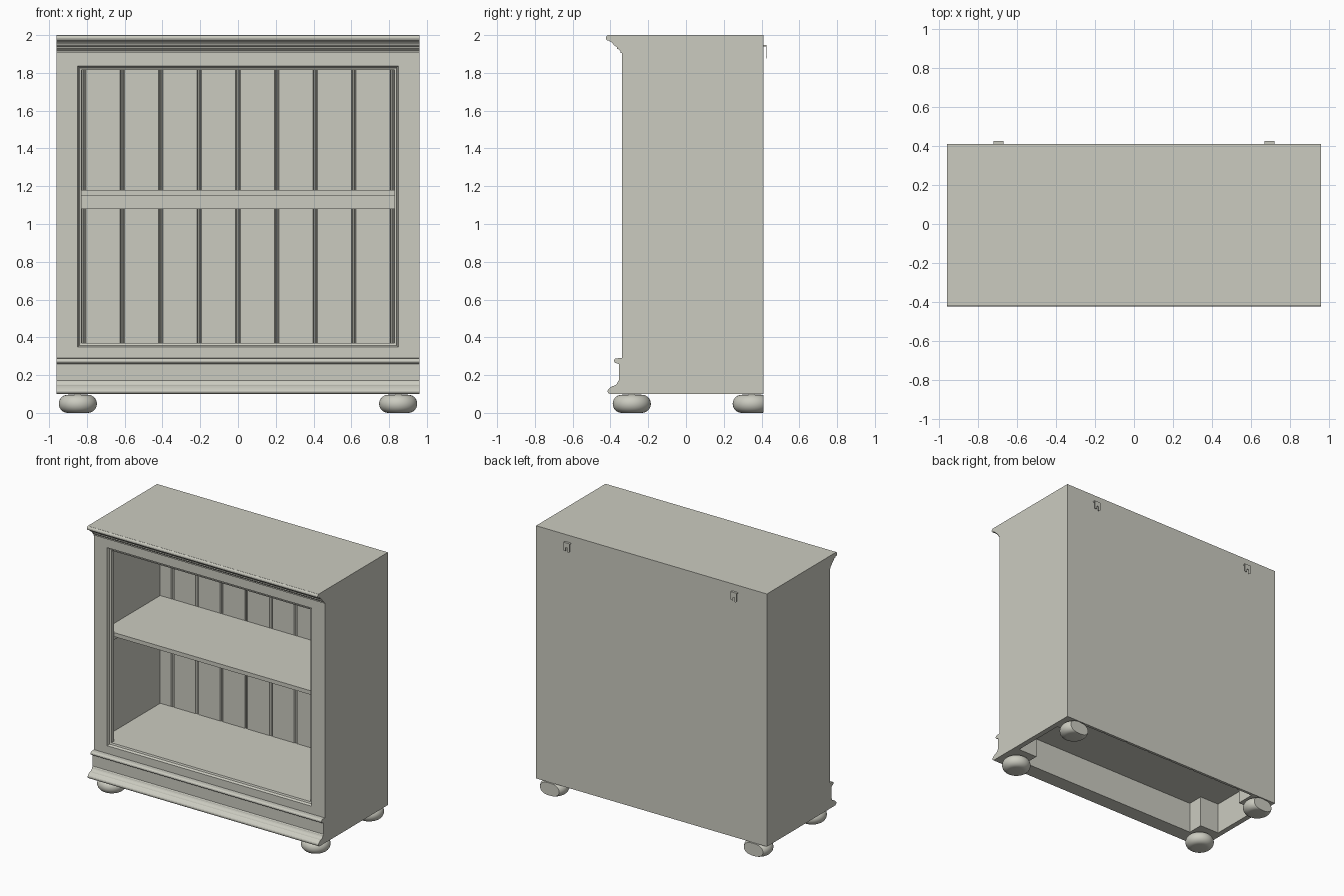
import bpy, bmesh, math
from mathutils import Vector

if "Cube" in bpy.data.objects:
    bpy.data.objects.remove(bpy.data.objects["Cube"])

paint = bpy.data.materials.new("pale_grey_paint")
paint.diffuse_color = (0.6, 0.6, 0.53, 1)
paint.use_nodes = True
paint.node_tree.nodes["Principled BSDF"].inputs["Base Color"].default_value = paint.diffuse_color


def finish(bm, name, smooth=False):
    bmesh.ops.recalc_face_normals(bm, faces=bm.faces)
    me = bpy.data.meshes.new(name)
    bm.to_mesh(me)
    bm.free()
    me.materials.append(paint)
    ob = bpy.data.objects.new(name, me)
    bpy.context.collection.objects.link(ob)
    if smooth:
        bpy.ops.object.select_all(action='DESELECT')
        ob.select_set(True)
        bpy.context.view_layer.objects.active = ob
        bpy.ops.object.shade_smooth_by_angle(angle=math.radians(40))
    return ob


def prism(name, pts, a, b, place):
    """Extrude a closed 2D outline from a to b; place maps (u, v, w) to 3D."""
    bm = bmesh.new()
    lo = [bm.verts.new(place(u, v, a)) for u, v in pts]
    hi = [bm.verts.new(place(u, v, b)) for u, v in pts]
    bm.faces.new(lo)
    bm.faces.new(hi[::-1])
    for i in range(len(pts)):
        j = (i + 1) % len(pts)
        bm.faces.new((lo[i], lo[j], hi[j], hi[i]))
    return finish(bm, name)


def along_x(u, v, w):
    return (w, u, v)


def along_z(u, v, w):
    return (u, v, w)


def box(name, x0, x1, y0, y1, z0, z1):
    return prism(name, [(x0, y0), (x1, y0), (x1, y1), (x0, y1)], z0, z1, along_z)


def arc(cy, cz, r, a0, a1, n=6):
    return [(cy + r * math.cos(math.radians(a0 + (a1 - a0) * i / n)),
             cz + r * math.sin(math.radians(a0 + (a1 - a0) * i / n))) for i in range(n + 1)]


W, BACK, FRONT = 0.96, 0.41, -0.34

# Carcass: sides, top, floor
for s, side in ((-1, "left"), (1, "right")):
    x0, x1 = sorted((s * 0.92, s * W))
    box(side + "_side", x0, x1, FRONT, BACK, 0.1, 2.0)
box("top_board", -0.92, 0.92, -0.335, BACK, 1.965, 2.0)
box("floor_board", -0.92, 0.92, -0.30, 0.395, 0.335, 0.37)

# Back panel with beaded grooves on the inside
outline = [(0.92, BACK), (-0.92, BACK), (-0.92, 0.39)]
for i in range(-4, 5):
    g = i * 0.2045
    outline += [(g - 0.012, 0.39), (g - 0.007, 0.4), (g, 0.392), (g + 0.007, 0.4), (g + 0.012, 0.39)]
outline.append((0.92, 0.39))
prism("beaded_back_panel", outline, 0.1, 1.98, along_z)

# Face frame with a stepped bead around the opening
def rect(d, y):
    x, z0, z1 = 0.828 + d, 0.37 - d, 1.815 + d
    return [(-x, y, z0), (x, y, z0), (x, y, z1), (-x, y, z1)]


def outer(y):
    return [(-W, y, 0.1), (W, y, 0.1), (W, y, 2.0), (-W, y, 2.0)]


bm = bmesh.new()
rings = [[bm.verts.new(p) for p in r] for r in (
    rect(0, -0.29), rect(0, -0.322), rect(0.012, -0.326), rect(0.014, -0.318),
    rect(0.02, -0.334), rect(0.022, FRONT), outer(FRONT), outer(-0.29))]
for k, r in enumerate(rings):
    n = rings[(k + 1) % len(rings)]
    for i in range(4):
        j = (i + 1) % 4
        bm.faces.new((r[i], r[j], n[j], n[i]))
finish(bm, "face_frame")

# Crown moulding
crown = [(-0.335, 1.905), (-0.348, 1.905), (-0.348, 1.915), (-0.358, 1.925), (-0.366, 1.928),
         (-0.366, 1.937)] + arc(-0.41, 1.937, 0.03, 20, 80, 4) + [
         (-0.405, 1.972)] + arc(-0.41, 1.985, 0.015, 250, 110, 5) + [(-0.415, 2.0), (-0.335, 2.0)]
prism("crown_moulding", crown, -W, W, along_x)

# Plinth with base moulding and upper bead
plinth = ([(-0.335, 0.1), (-0.405, 0.1)] + arc(-0.4, 0.115, 0.015, 250, 120, 5)
          + [(-0.4, 0.135), (-0.39, 0.142)] + arc(-0.39, 0.172, 0.03, -80, -10, 5)
          + [(-0.355, 0.172), (-0.355, 0.258), (-0.366, 0.262)]
          + arc(-0.368, 0.276, 0.013, 270, 90, 6) + [(-0.335, 0.29)])
prism("plinth_moulding", plinth, -W, W, along_x)

# Shelf on cleats
box("shelf", -0.92, 0.92, -0.28, 0.39, 1.15, 1.18)
box("back_shelf_cleat", -0.92, 0.92, 0.36, 0.39, 1.08, 1.15)
for s, side in ((-1, "left"), (1, "right")):
    x0, x1 = sorted((s * 0.89, s * 0.92))
    box(side + "_shelf_cleat", x0, x1, -0.25, 0.36, 1.08, 1.15)

# Bun feet with corner blocks; the rear feet are cut flat at the back
for s, side in ((-1, "left"), (1, "right")):
    for cy, row in ((-0.287, "front"), (0.348, "rear")):
        bm = bmesh.new()
        prof = [(0, 0)] + [(0.053 + r, z) for r, z in arc(0, 0.048, 0.048, -90, 90, 14)] + [(0, 0.1)]
        vs = [bm.verts.new((r, 0, z)) for r, z in prof]
        es = [bm.edges.new((a, b)) for a, b in zip(vs, vs[1:])]
        bmesh.ops.spin(bm, geom=vs + es, cent=(0, 0, 0), axis=(0, 0, 1), angle=2 * math.pi, steps=40)
        bmesh.ops.remove_doubles(bm, verts=bm.verts, dist=1e-4)
        bmesh.ops.translate(bm, verts=bm.verts, vec=Vector((s * 0.848, cy, 0)))
        if row == "rear":
            cut = bmesh.ops.bisect_plane(bm, geom=bm.verts[:] + bm.edges[:] + bm.faces[:],
                                         plane_co=(0, BACK, 0), plane_no=(0, 1, 0), clear_outer=True)
            bmesh.ops.holes_fill(bm, edges=[e for e in bm.edges if e.is_boundary])
        finish(bm, f"{row}_{side}_foot", True)
        x0, x1 = sorted((s * 0.76, s * 0.92))
        y0, y1 = (-0.29, -0.17) if row == "front" else (0.25, 0.39)
        box(f"{row}_{side}_corner_block", x0, x1, y0, y1, 0.1, 0.335)

# Wall hangers: top flange and a slotted hanging plate
for s, side in ((-1, "left"), (1, "right")):
    c = s * 0.695
    box(side + "_hanger_flange", c - 0.026, c + 0.026, BACK, 0.427, 1.941, 1.947)
    slot = [(-0.026, 1.945), (-0.026, 1.885), (-0.018, 1.877), (-0.007, 1.877), (-0.007, 1.91),
            (0.007, 1.91), (0.007, 1.885), (0.022, 1.885), (0.026, 1.89), (0.026, 1.945)]
    prism(side + "_hanger_plate", [(c + x, z) for x, z in slot], 0.423, 0.427,
          lambda u, v, w: (u, w, v))
